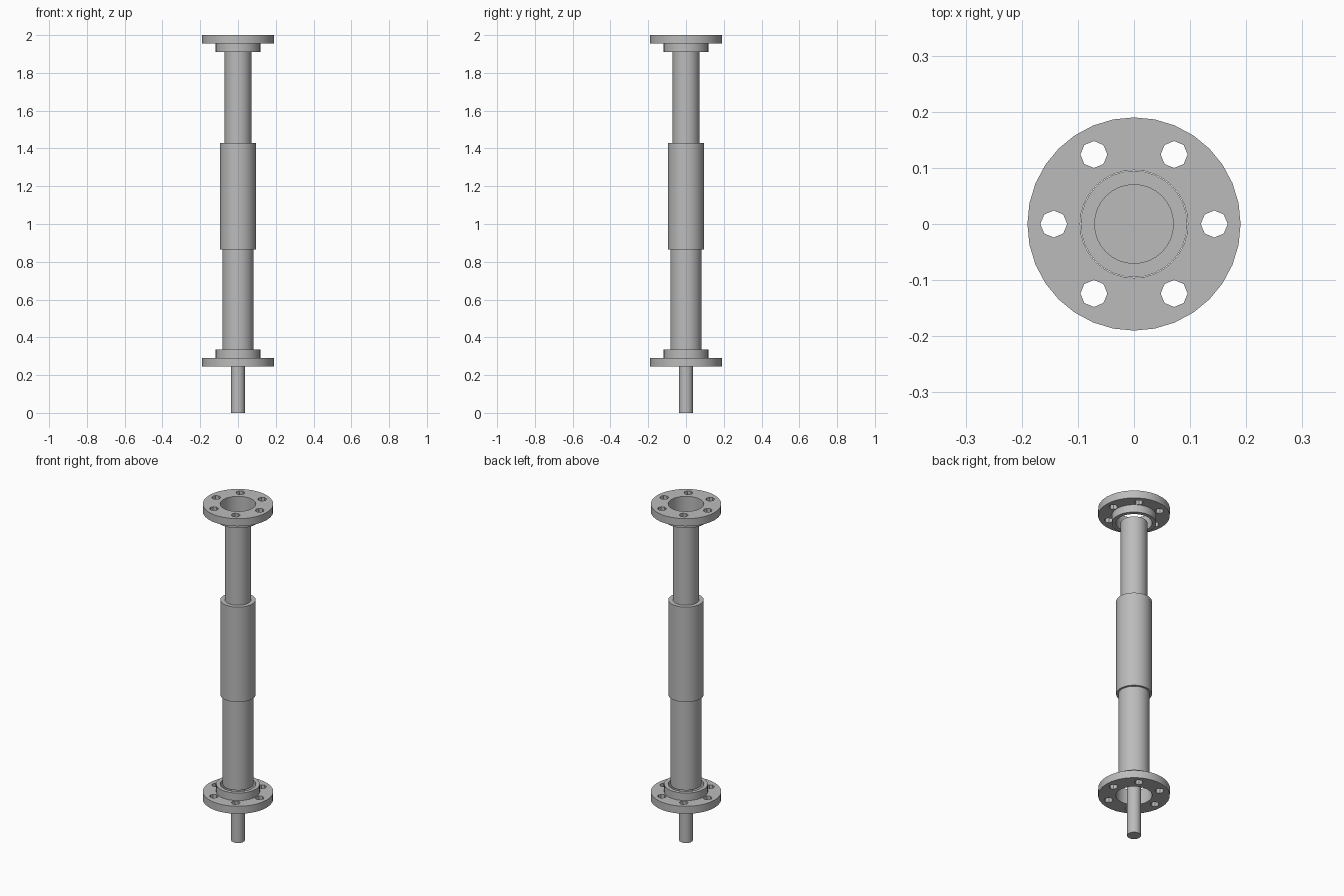
import bpy, bmesh, math

if "Cube" in bpy.data.objects:
    bpy.data.objects.remove(bpy.data.objects["Cube"], do_unlink=True)

steel = bpy.data.materials.new("grey_steel")
steel.use_nodes = True
GREY = (0.5, 0.5, 0.5, 1.0)
steel.diffuse_color = GREY
steel.node_tree.nodes["Principled BSDF"].inputs["Base Color"].default_value = GREY


def finish(bm, name):
    """Turn a bmesh into a steel object."""
    bmesh.ops.recalc_face_normals(bm, faces=bm.faces)
    mesh = bpy.data.meshes.new(name)
    bm.to_mesh(mesh)
    bm.free()
    obj = bpy.data.objects.new(name, mesh)
    bpy.context.collection.objects.link(obj)
    mesh.materials.append(steel)
    return obj


def smooth(obj):
    bpy.ops.object.select_all(action='DESELECT')
    obj.select_set(True)
    bpy.context.view_layer.objects.active = obj
    bpy.ops.object.shade_smooth_by_angle(angle=math.radians(35))


def lathe(name, profile, sides=32, closed=False):
    """Revolve (radius, z) points; open profiles get end caps."""
    bm = bmesh.new()
    rings = [[bm.verts.new((r * math.cos(math.tau * i / sides),
                            r * math.sin(math.tau * i / sides), z))
              for i in range(sides)] for r, z in profile]
    pairs = list(zip(rings, rings[1:]))
    if closed:
        pairs.append((rings[-1], rings[0]))
    else:
        bm.faces.new(rings[0])
        bm.faces.new(rings[-1])
    for a, b in pairs:
        for i in range(sides):
            j = (i + 1) % sides
            bm.faces.new((a[i], a[j], b[j], b[i]))
    return finish(bm, name)


def flange(name, z_face, direction):
    """Collared ring with six bolt holes; direction points from face to collar."""
    z1, z2 = z_face + direction * 0.045, z_face + direction * 0.09
    ring = lathe(name, [(0.096, z_face), (0.19, z_face), (0.19, z1),
                        (0.118, z1), (0.118, z2), (0.096, z2)], closed=True)
    # bolt hole cutters
    bm = bmesh.new()
    for k in range(6):
        a = math.tau * k / 6
        made = bmesh.ops.create_cone(bm, cap_ends=True, segments=8, radius1=0.024,
                                     radius2=0.024, depth=0.2)["verts"]
        bmesh.ops.translate(bm, verts=made, vec=(0.143 * math.cos(a),
                                                 0.143 * math.sin(a), z_face))
    cutter = finish(bm, name + "_hole_cutter")
    cutter.hide_render = True
    mod = ring.modifiers.new("bolt_holes", 'BOOLEAN')
    mod.operation = 'DIFFERENCE'
    mod.solver = 'EXACT'
    mod.object = cutter
    bpy.context.view_layer.objects.active = ring
    bpy.ops.object.modifier_apply(modifier=mod.name)
    bpy.data.objects.remove(cutter, do_unlink=True)
    smooth(ring)


# end flanges, mirrored
flange("top_flange", 2.0, -1)
flange("bottom_flange", 0.245, 1)

# stacked shaft: rod, lower tube, sleeve, upper tube
for name, radius, z0, z1 in (("inner_rod", 0.037, 0.0, 1.912),
                             ("lower_tube", 0.083, 0.335, 0.88),
                             ("middle_sleeve", 0.095, 0.865, 1.43),
                             ("upper_tube", 0.071, 1.41, 1.91)):
    smooth(lathe(name, [(radius, z0), (radius, z1)]))
